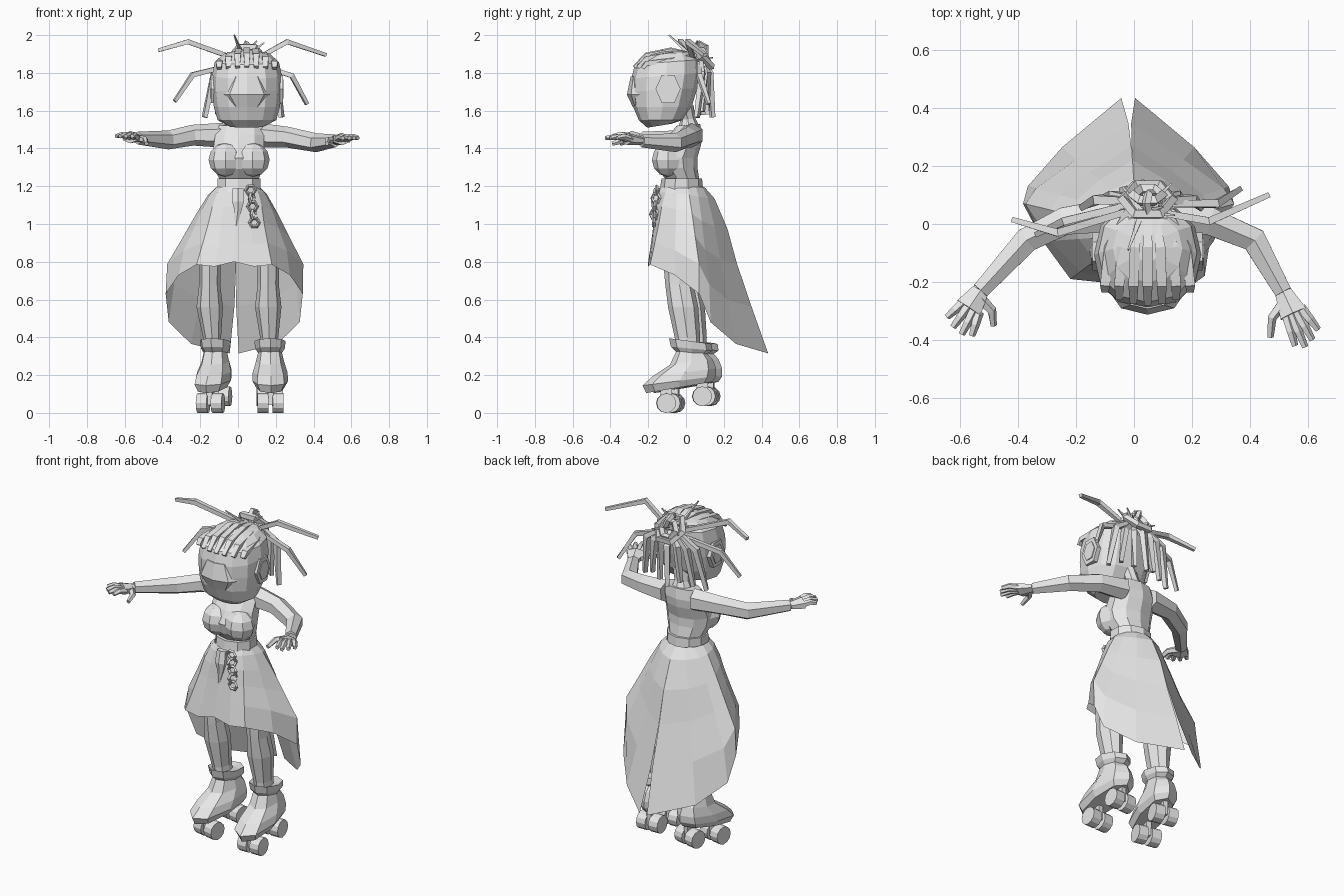
import bpy, bmesh
from math import sin, cos, pi, copysign
from mathutils import Matrix, Vector

default = bpy.data.objects.get("Cube")
if default:
    bpy.data.objects.remove(default, do_unlink=True)

grey = bpy.data.materials.new("plain_grey")
grey.use_nodes = True
colour = (0.8, 0.8, 0.8, 1)
grey.diffuse_color = colour
grey.node_tree.nodes["Principled BSDF"].inputs["Base Color"].default_value = colour


def finish(name, bm, matrix=None):
    """Turn a bmesh into a flat shaded object."""
    if matrix:
        bm.transform(matrix)
    bmesh.ops.recalc_face_normals(bm, faces=bm.faces[:])
    mesh = bpy.data.meshes.new(name)
    bm.to_mesh(mesh)
    bm.free()
    mesh.materials.append(grey)
    obj = bpy.data.objects.new(name, mesh)
    bpy.context.scene.collection.objects.link(obj)
    return obj


def bridge(bm, rings, closed=True):
    """Skin rows of points, capping the ends when the rows are loops."""
    rows = [[bm.verts.new(p) for p in ring] for ring in rings]
    n = len(rows[0])
    for low, high in zip(rows, rows[1:]):
        for i in range(n if closed else n - 1):
            k = (i + 1) % n
            bm.faces.new((low[i], low[k], high[k], high[i]))
    if closed:
        bm.faces.new(rows[0])
        bm.faces.new(rows[-1])


def loft(name, rings, n=10, matrix=None, power=1.0):
    """Rings: centre x, half width, front y, back y, front z, back z. Low power is boxier."""
    loops = []
    for cx, hw, yf, yb, zf, zb in rings:
        loop = []
        for i in range(n):
            a = 2 * pi * i / n - pi / 2
            u, v = (copysign(abs(w) ** power, w) for w in (cos(a), sin(a)))
            loop.append((cx + hw * u, (yf + yb + (yb - yf) * v) / 2, (zf + zb + (zb - zf) * v) / 2))
        loops.append(loop)
    bm = bmesh.new()
    bridge(bm, loops)
    return finish(name, bm, matrix)


def tube(name, points, n=4, flat=1.0):
    """Tapered tube through points of x, y, z, radius."""
    centres = [Vector(p[:3]) for p in points]
    last = len(points) - 1
    loops = []
    for j, c in enumerate(centres):
        d = (centres[min(j + 1, last)] - centres[max(j - 1, 0)]).normalized()
        side = d.cross(Vector((0, 0, 1)))
        side = side.normalized() if side.length > 0.05 else Vector((1, 0, 0))
        up = side.cross(d)
        r = points[j][3]
        angles = [2 * pi * (i + 0.5) / n for i in range(n)]
        loops.append([c + side * r * cos(a) + up * r * flat * sin(a) for a in angles])
    bm = bmesh.new()
    bridge(bm, loops)
    return finish(name, bm)


def disc(name, centre, radius, depth, n, matrix=None):
    """Cylinder with its axis along x."""
    bm = bmesh.new()
    place = Matrix.Translation(centre) @ Matrix.Rotation(pi / 2, 4, 'Y')
    bmesh.ops.create_cone(bm, cap_ends=True, segments=n, radius1=radius,
                          radius2=radius, depth=depth, matrix=place)
    return finish(name, bm, matrix)


def block(name, centre, size, matrix):
    bm = bmesh.new()
    bmesh.ops.create_cube(bm, size=1, matrix=Matrix.Translation(centre) @ Matrix.Diagonal((*size, 1)))
    return finish(name, bm, matrix)


def hoop(name, centre, radius, thick, tilt):
    """Six sided ring."""
    bm = bmesh.new()
    rows = []
    for i in range(6):
        turn = Matrix.Rotation(pi * i / 3, 3, 'Z')
        rows.append([bm.verts.new(turn @ Vector((radius + thick * cos(b), 0, thick * sin(b))))
                     for b in (0, pi / 2, pi, 3 * pi / 2)])
    for i, row in enumerate(rows):
        nxt = rows[(i + 1) % 6]
        for k in range(4):
            m = (k + 1) % 4
            bm.faces.new((row[k], row[m], nxt[m], nxt[k]))
    return finish(name, bm, Matrix.Translation(centre) @ tilt)


# Torso, neck and belt
loft("torso", [(.005, .112, -.125, .085, 1.15, 1.15), (.005, .11, -.11, .07, 1.24, 1.24),
               (.005, .135, -.15, .06, 1.29, 1.3), (.005, .145, -.165, .06, 1.35, 1.35),
               (.005, .14, -.13, .08, 1.42, 1.42), (.008, .135, -.09, .085, 1.47, 1.47),
               (.015, .12, -.05, .075, 1.52, 1.53)])
loft("neck", [(.015, .06, -.04, .07, 1.51, 1.52), (.02, .042, -.03, .05, 1.55, 1.56),
              (.04, .042, -.06, .04, 1.63, 1.63)], 8)
loft("belt", [(.005, .12, -.14, .092, 1.17, 1.17), (.005, .12, -.13, .085, 1.24, 1.24)])
for label, x in (("right", -.066), ("left", .078)):
    bm = bmesh.new()
    bmesh.ops.create_uvsphere(bm, u_segments=8, v_segments=6, radius=.09)
    finish("bust_" + label, bm, Matrix.Translation((x, -.095, 1.34)) @ Matrix.Diagonal((1, .95, 1, 1)))

# Skirt, short in front and long behind, slit at the back
hem = [(0, -.2, .8, 0), (.11, -.2, .775, 0), (.21, -.19, .785, 0), (.31, -.06, .73, .14),
       (.382, .07, .63, .25), (.365, .13, .48, .17), (.24, .265, .365, .02), (.025, .435, .315, 0)]
drop = [0, .07, .25, .46, .72, 1]
flare = [0, .16, .36, .51, .74, 1]
last = len(hem) - 1
rows = []
for t, f in zip(drop, flare):
    row = []
    for k in range(-last, last + 1):
        j = abs(k)
        hx, hy, hz, bulge = hem[j]
        a = pi * j / last
        wx, wy = .118 * sin(a), -.02 - .118 * cos(a)
        g = f + bulge * sin(pi * t * t)
        x = wx + (hx * .95 - wx) * g
        if j == last:
            x *= t ** 4
        row.append((copysign(x, k) - .02 * t, wy + (hy - wy) * g, 1.195 + (hz - 1.195) * t))
    rows.append(row)
bm = bmesh.new()
bridge(bm, rows, closed=False)
finish("skirt", bm)

# Legs and roller boots
for label, x, y, yaw, lean in (("right", -.125, .035, -.2, -.025), ("left", .17, 0, .02, -.01)):
    place = Matrix.Translation((x, y, 0)) @ Matrix.Rotation(yaw, 4, 'Z')
    s = 1 if x > 0 else -1
    loft("leg_" + label, [(-.09 * s, .08, -.1, .07, 1.12, 1.12), (lean, .058, -.12, .05, .8, .8),
                          (lean, .056, -.11, .04, .68, .68), (lean, .07, -.095, .065, .56, .56),
                          (lean / 2, .048, -.06, .075, .4, .4), (0, .045, -.05, .07, .3, .3)],
         8, Matrix.Translation((x, y, 0)))
    loft("boot_" + label, [(0, .075, -.21, .14, .105, .165), (0, .095, -.23, .16, .145, .195),
                           (0, .092, -.175, .16, .195, .235), (0, .075, -.085, .14, .255, .285),
                           (0, .062, -.05, .105, .33, .32)], 8, place, .85)
    loft("boot_cuff_" + label, [(0, .062, -.05, .11, .32, .31), (0, .078, -.08, .14, .35, .33),
                                (0, .083, -.09, .135, .395, .365), (0, .05, -.05, .09, .375, .36)], 8, place)
    for end, wy, wz in (("front", -.105, .052), ("rear", .085, .088)):
        block(f"truck_{end}_{label}", (0, wy, wz + .035), (.03, .06, .09), place)
        for side, wx in (("inner", -.04 * s), ("outer", .04 * s)):
            disc(f"wheel_{end}_{side}_{label}", (wx, wy, wz), .052, .058, 12, place)

# Arms and hands
arms = {
    "right": [(-.08, .03, 1.47, .066), (-.24, .01, 1.47, .055), (-.37, -.055, 1.445, .05), (-.53, -.23, 1.455, .034)],
    "left": [(.1, .03, 1.47, .066), (.26, .01, 1.46, .055), (.415, -.055, 1.43, .05), (.515, -.235, 1.44, .034)],
}
palms = {"right": (-.57, -.29, 1.46, .055), "left": (.55, -.31, 1.45, .055)}
tips = {
    "right": [(-.645, -.32), (-.625, -.355), (-.595, -.38), (-.56, -.385)],
    "left": [(.635, -.365), (.615, -.4), (.59, -.425), (.555, -.42)],
}
thumbs = {"right": (-.485, -.35), "left": (.47, -.39)}
for label, path in arms.items():
    tube("arm_" + label, path, 6)
    wrist, palm = Vector(path[-1][:3]), Vector(palms[label][:3])
    tube("palm_" + label, [path[-1], palms[label]], 6, .6)
    across = (palm - wrist).cross(Vector((0, 0, 1))).normalized()
    for i, (x, y) in enumerate(tips[label]):
        tip = Vector((x, y, palm.z + .005))
        spread = across * across.dot(tip - palm) * .6
        base = palm + spread + (wrist - palm) * .1
        middle = base.lerp(tip, .55) + Vector((0, 0, .01))
        tube(f"finger_{label}_{i}", [(*base, .018), (*middle, .016), (*tip, .012)], 5)
    x, y = thumbs[label]
    base = wrist.lerp(palm, .3)
    bend = Vector((base.x + (x - base.x) * .9, (base.y + y) / 2, 1.445))
    tube("thumb_" + label, [(*base, .022), (*bend, .017), (x, y, 1.425, .012)], 5)

# Head, nose and ears
hx = .047
loft("head", [(hx, .1, -.205, -.08, 1.51, 1.53), (hx, .155, -.25, -.02, 1.55, 1.55),
              (hx, .175, -.28, .03, 1.62, 1.62), (hx, .185, -.29, .06, 1.7, 1.72),
              (hx, .185, -.29, .075, 1.77, 1.8), (hx, .17, -.27, .07, 1.845, 1.87),
              (hx, .12, -.2, .03, 1.895, 1.91), (hx, .04, -.13, -.03, 1.92, 1.92)], 12, None, .88)
loft("nose", [(hx, .08, -.282, -.2, 1.62, 1.62), (hx, .13, -.313, -.16, 1.685, 1.685),
              (hx, .08, -.293, -.2, 1.78, 1.78)], 8)
oval = Matrix.Translation((0, -.095, 0)) @ Matrix.Diagonal((1, .78, 1, 1))
for label, s in (("right", -1), ("left", 1)):
    disc("ear_" + label, (hx + s * .175, 0, 1.715), .085, .03, 6, oval)
    disc("ear_inner_" + label, (hx + s * .18, 0, 1.715), .058, .03, 6, oval)

# Braided strips over the crown
for i in range(7):
    dx = (i - 3) * .049
    fall = 2.6 * dx * dx
    tube(f"braid_{i}", [(hx + dx, -.275 + fall * .8, 1.83 - fall * .1, .017),
                        (hx + dx, -.21, 1.895 - fall * .8, .024), (hx + dx * .9, -.08, 1.922 - fall, .024),
                        (hx + dx * .45, .05, 1.895, .016)], 4, .75)

# Gathered bun
hoop("bun_outer", (hx, .085, 1.885), .085, .02, Matrix.Rotation(-.8, 4, 'X'))
hoop("bun_inner", (hx, .1, 1.885), .05, .02, Matrix.Rotation(-1.1, 4, 'X'))
hoop("bun_upper", (hx + .01, .07, 1.92), .04, .016, Matrix.Rotation(1.2, 4, 'Y'))

# Long bent locks standing out to the sides
side_locks = [
    [(0, .05, 1.87), (-.265, -.03, 1.965), (-.42, .015, 1.92)],
    [(0, .07, 1.85), (-.24, .01, 1.79), (-.335, -.035, 1.65)],
    [(.09, .04, 1.87), (.26, .01, 1.965), (.465, .1, 1.895)],
    [(.09, .07, 1.85), (.285, .07, 1.785), (.365, .12, 1.635)],
]
for i, (a, b, c) in enumerate(side_locks):
    tube(f"side_lock_{i}", [(*a, .016), (*b, .019), (*c, .013)])

# Locks hanging down the back, and short spikes on top
for i in range(7):
    dx = (i - 3) * .068
    outer = abs(dx) * .4
    tube(f"back_lock_{i}", [(hx + dx * .25, .08, 1.87, .015), (hx + dx * .8 - .01, .125 - outer * .5, 1.8, .023),
                            (hx + dx - .02, .14 - outer, 1.565 + .015 * (i % 3), .016)])
for i, tip in enumerate([(-.02, -.09, 2.0), (.1, .06, 1.97), (.14, .03, 1.96), (.13, .14, 1.88), (-.04, .13, 1.88)]):
    tube(f"spike_{i}", [(hx - .02, .04, 1.88, .016), (*tip, .004)])

# Belt pendant and hanging chain
loft("pendant", [(-.01, .006, -.175, -.16, .99, .99), (0, .024, -.18, -.145, 1.08, 1.08),
                 (0, .036, -.185, -.14, 1.12, 1.12), (0, .032, -.17, -.13, 1.19, 1.19)], 6)
for i in range(5):
    turn = Matrix.Rotation(pi / 2, 4, 'X') @ Matrix.Rotation(pi / 3 * (i % 2), 4, 'Y')
    hoop(f"chain_link_{i}", (.067 + .005 * i, -.155 - .004 * i, 1.18 - .043 * i), .025, .009, turn)
